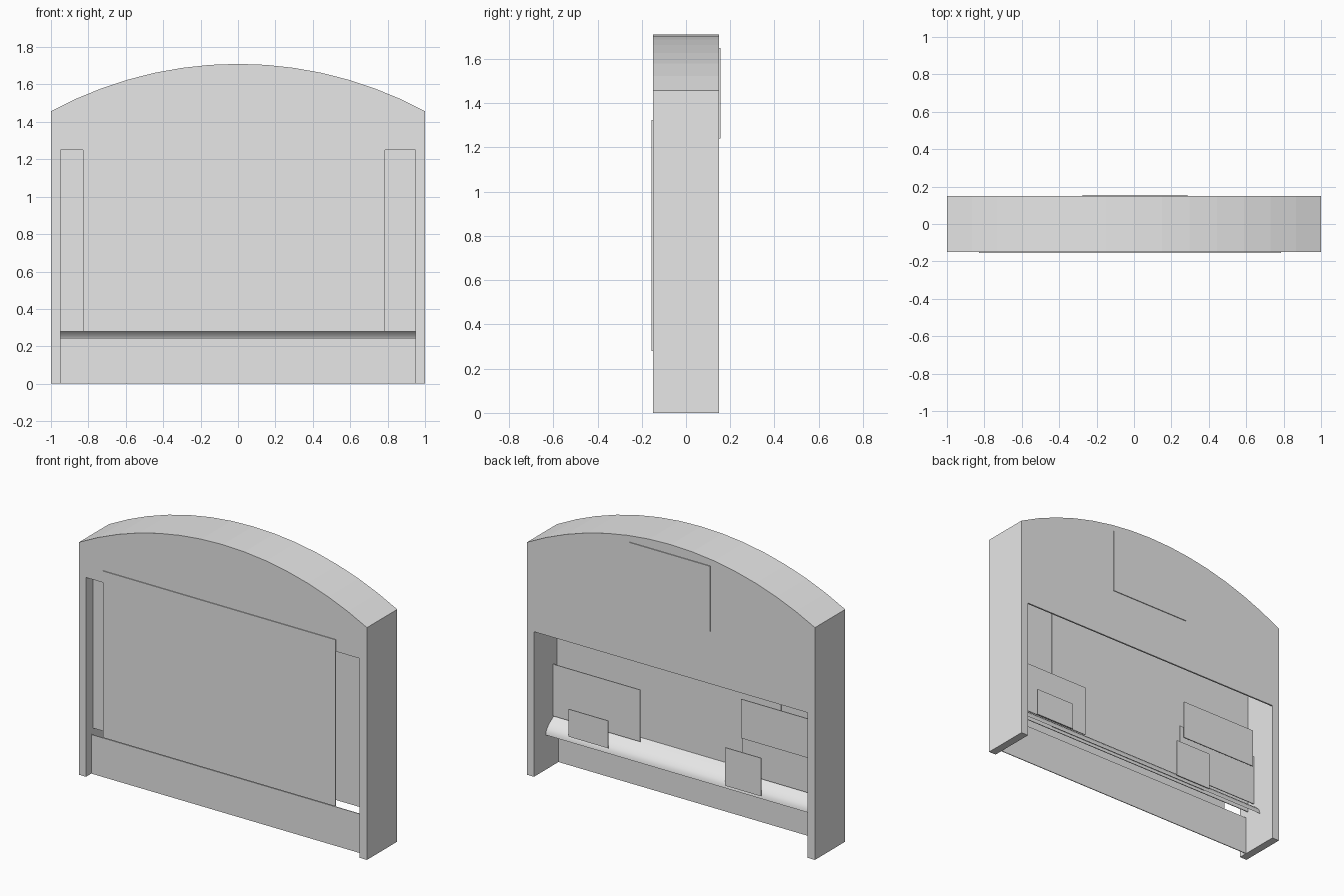
import bpy, bmesh, math

old = bpy.data.objects.get("Cube")
if old:
    bpy.data.objects.remove(old, do_unlink=True)

# Single flat grey
grey = bpy.data.materials.new("light_grey")
grey.use_nodes = True
grey.diffuse_color = (0.8, 0.8, 0.8, 1)
grey.node_tree.nodes["Principled BSDF"].inputs["Base Color"].default_value = (0.8, 0.8, 0.8, 1)


def finish(name, bm):
    bmesh.ops.recalc_face_normals(bm, faces=bm.faces[:])
    mesh = bpy.data.meshes.new(name)
    bm.to_mesh(mesh)
    bm.free()
    obj = bpy.data.objects.new(name, mesh)
    obj.data.materials.append(grey)
    bpy.context.collection.objects.link(obj)
    return obj


def prism(name, outline, y0, y1):
    """Extrude an (x, z) outline from y0 to y1."""
    bm = bmesh.new()
    face = bm.faces.new([bm.verts.new((x, y0, z)) for x, z in outline])
    ext = bmesh.ops.extrude_face_region(bm, geom=[face])
    verts = [g for g in ext["geom"] if isinstance(g, bmesh.types.BMVert)]
    bmesh.ops.translate(bm, verts=verts, vec=(0, y1 - y0, 0))
    return finish(name, bm)


def plate(name, x0, x1, z0, z1, y, thick=0.005):
    return prism(name, [(x0, z0), (x1, z0), (x1, z1), (x0, z1)], y - thick / 2, y + thick / 2)


def arch(half, peak, radius, n=14):
    """Points along the arched top, from right to left."""
    pts = []
    a = math.asin(half / radius)
    for i in range(n + 1):
        t = a - 2 * a * i / n
        pts.append((radius * math.sin(t), peak - radius + radius * math.cos(t)))
    return pts


R, PEAK, INNER = 2.103, 1.71, 0.95
outer = [(1, 0)] + arch(1, PEAK, R) + [(-1, 0)]


def opening(z):
    return [(-INNER, 0), (-INNER, z), (INNER, z), (INNER, 0)]


# Casing: arched rim with front and back faces cut by rectangular openings
rim_inside = [(-INNER, 0)] + arch(INNER, PEAK - 0.05, R - 0.05)[::-1] + [(INNER, 0)]
prism("casing_rim", outer + rim_inside, -0.14, 0.14)
prism("casing_front", outer + opening(1.25), -0.15, -0.14)
prism("casing_back", outer + opening(0.91), 0.14, 0.15)

# Front board, recessed wall and lower board
plate("front_board", -0.83, 0.785, 0.28, 1.325, -0.1525)
plate("recessed_wall", -INNER, INNER, 0.28, 1.25, -0.08)
plate("wall_centre_panel", -0.61, 0.578, 0.30, 1.22, -0.075)
plate("lower_board", -INNER, INNER, 0.0, 0.245, -0.095)

# Plates inside the back opening and on the back face
plate("left_inner_plate", 0.344, INNER, 0.31, 0.635, -0.04)
plate("right_inner_plate", -INNER, -0.375, 0.31, 0.635, -0.025)
plate("right_upper_plate", -0.92, -0.385, 0.545, 0.79, 0.004)
plate("left_small_plate", 0.51, 0.784, 0.255, 0.427, 0.04)
plate("right_small_plate", -0.55, -0.30, 0.238, 0.477, 0.04)
plate("back_label_plate", -0.275, 0.285, 1.24, 1.65, 0.1525)

# Curved shelf sheet below the wall
profile = [(-0.075, 0.32), (-0.03, 0.296), (0.0, 0.275), (0.02, 0.255),
           (0.031, 0.236), (0.034, 0.218)]
bm = bmesh.new()
rows = [[bm.verts.new((x, y, z)) for x in (-INNER, INNER)] for y, z in profile]
for a, b in zip(rows, rows[1:]):
    bm.faces.new((a[0], a[1], b[1], b[0])).smooth = True
shelf = finish("curved_shelf", bm)
if shelf.data.polygons[0].normal.z < 0:
    shelf.data.flip_normals()
